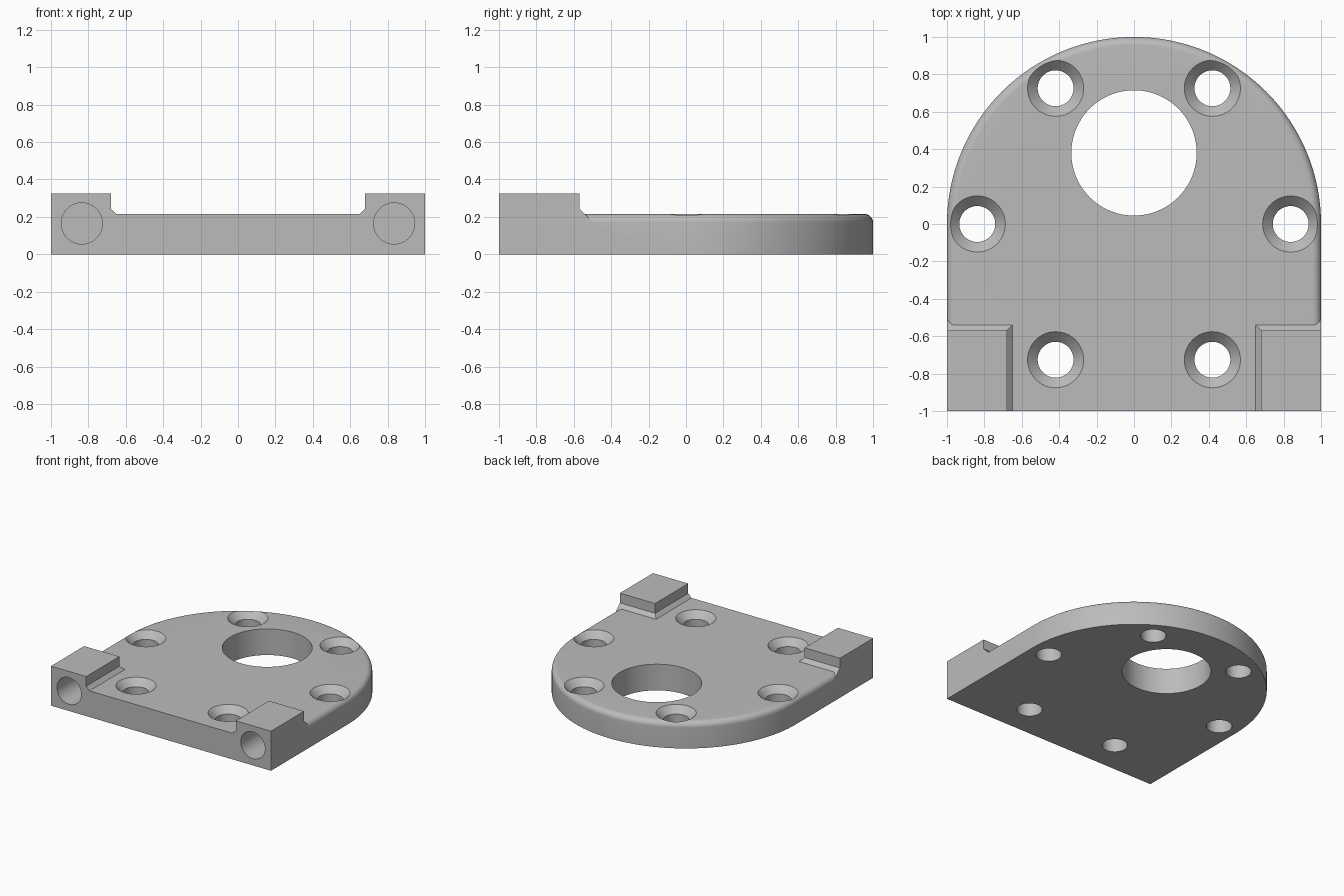
import bpy, bmesh, math

if "Cube" in bpy.data.objects:
    bpy.data.objects.remove(bpy.data.objects["Cube"], do_unlink=True)

TOP = 0.215       # plate thickness
FILLET = 0.045    # rounded upper rim
PAD_TOP = 0.325

grey = bpy.data.materials.new("machined grey")
grey.use_nodes = True
colour = (0.5, 0.5, 0.5, 1)
grey.diffuse_color = colour
grey.node_tree.nodes["Principled BSDF"].inputs["Base Color"].default_value = colour


def loft(name, rings):
    """Closed solid through a stack of matching rings."""
    bm = bmesh.new()
    rows = [[bm.verts.new(p) for p in ring] for ring in rings]
    n = len(rows[0])
    for a, b in zip(rows, rows[1:]):
        for i in range(n):
            j = (i + 1) % n
            bm.faces.new((a[i], a[j], b[j], b[i]))
    bm.faces.new(rows[0][::-1])
    bm.faces.new(rows[-1])
    bmesh.ops.recalc_face_normals(bm, faces=bm.faces[:])
    mesh = bpy.data.meshes.new(name)
    bm.to_mesh(mesh)
    bm.free()
    mesh.materials.append(grey)
    obj = bpy.data.objects.new(name, mesh)
    bpy.context.collection.objects.link(obj)
    return obj


def turned(name, profile, x, y, segments=64):
    """Vertical round solid from (radius, z) pairs."""
    turns = [math.tau * i / segments for i in range(segments)]
    return loft(name, [[(x + r * math.cos(t), y + r * math.sin(t), z) for t in turns]
                       for r, z in profile])


def combine(target, tool, operation):
    mod = target.modifiers.new(operation.lower(), "BOOLEAN")
    mod.object, mod.operation, mod.solver = tool, operation, "EXACT"
    bpy.context.view_layer.objects.active = target
    bpy.ops.object.modifier_apply(modifier=mod.name)
    bpy.data.objects.remove(tool, do_unlink=True)


# Plate: half-round back, straight sides, square front, rounded rim
def outline(inset, z, segments=96):
    r = 1 - inset
    arc = [(r * math.cos(math.pi * i / segments), r * math.sin(math.pi * i / segments), z)
           for i in range(segments + 1)]
    return [(r, -1, z)] + arc + [(-r, -1, z)]


rim = [math.pi / 2 * i / 8 for i in range(9)]
plate = loft("mounting_plate", [outline(0, 0)] + [
    outline(FILLET * (1 - math.cos(a)), TOP - FILLET + FILLET * math.sin(a)) for a in rim])


# Raised corner pads with a sloping foot that runs into the plate
def pad_ring(side, flare, z):
    inner, back = 0.68 - flare, -0.57 + flare
    return [(side * x, y, z) for x, y in ((inner, -1), (1, -1), (1, back), (inner, back))]


for side in (-1, 1):
    pad = loft("corner_pad", [pad_ring(side, 0.1, 0.145), pad_ring(side, 0, 0.245),
                              pad_ring(side, 0, PAD_TOP)])
    combine(plate, pad, "UNION")

# Large bore
combine(plate, turned("bore_cutter", [(0.335, -0.1), (0.335, 0.4)], 0, 0.38, 96), "DIFFERENCE")

# Six countersunk screw holes on a circle
for i in range(6):
    a = math.tau * i / 6
    cutter = turned("screw_cutter", [(0.096, -0.1), (0.096, TOP - 0.054), (0.15, TOP), (0.16, TOP + 0.01)],
                    0.838 * math.cos(a), 0.838 * math.sin(a))
    combine(plate, cutter, "DIFFERENCE")

# Blind holes in the front of the pads
for side in (-1, 1):
    cutter = turned("front_hole_cutter", [(0.11, -0.36), (0.11, 0.2)], 0, 0)
    cutter.rotation_euler.x = math.pi / 2
    cutter.location = (side * 0.835, -1, 0.165)
    bpy.context.view_layer.update()
    combine(plate, cutter, "DIFFERENCE")

bpy.ops.object.select_all(action="DESELECT")
plate.select_set(True)
bpy.context.view_layer.objects.active = plate
bpy.ops.object.shade_smooth_by_angle(angle=math.radians(25))
